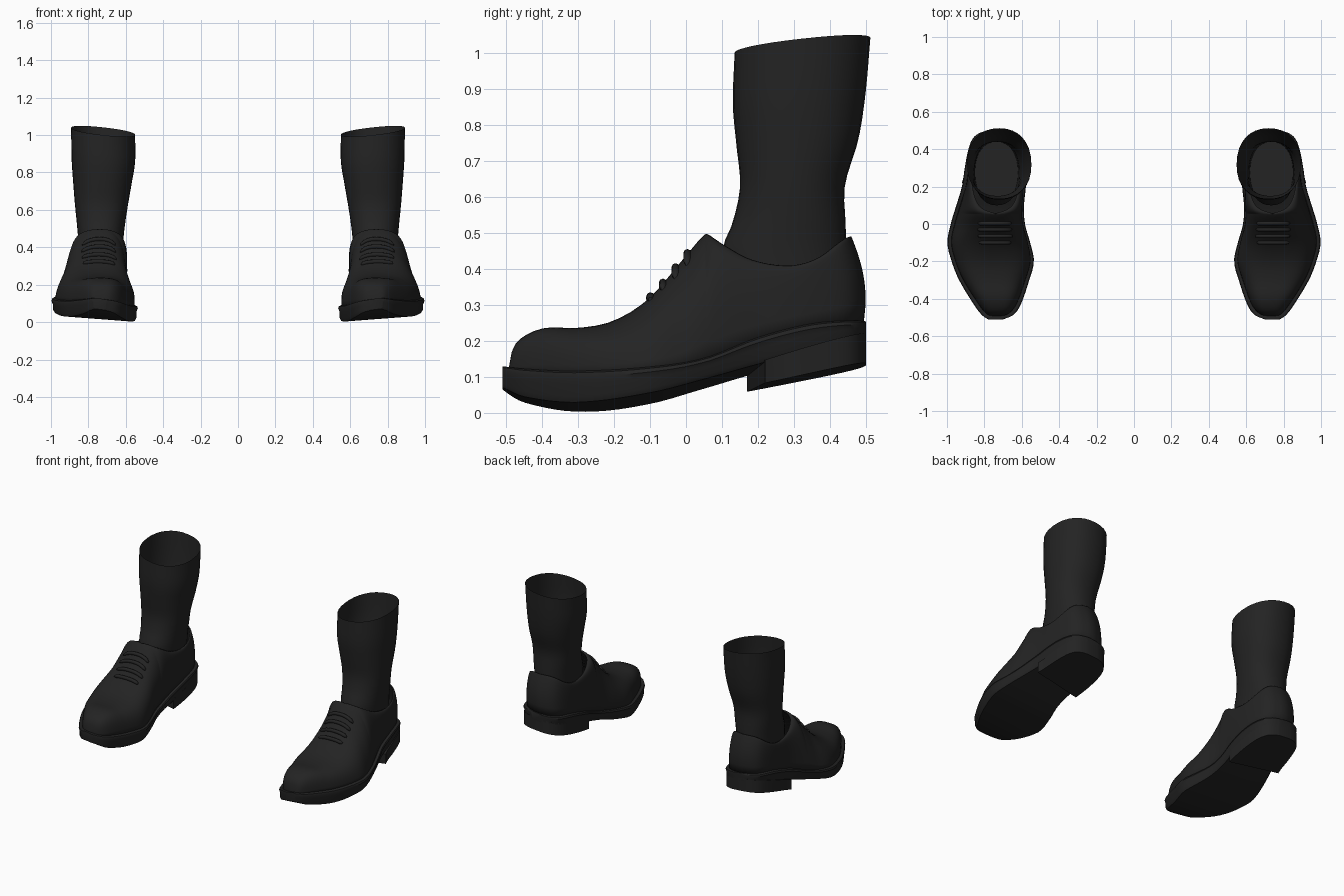
import bpy
import bmesh
import math

default_cube = bpy.data.objects.get("Cube")
if default_cube:
    bpy.data.objects.remove(default_cube, do_unlink=True)


def make_material(name, color):
    mat = bpy.data.materials.new(name)
    mat.use_nodes = True
    mat.diffuse_color = color
    mat.node_tree.nodes["Principled BSDF"].inputs["Base Color"].default_value = color
    return mat


black = make_material("soft black", (0.017, 0.017, 0.017, 1))


def sample(table, y):
    """Smooth curve through rows of (y, value, ...)."""
    y = min(max(y, table[0][0]), table[-1][0])
    i = 0
    while i < len(table) - 2 and y > table[i + 1][0]:
        i += 1
    a, b = table[i], table[i + 1]
    before, after = table[max(i - 1, 0)], table[min(i + 2, len(table) - 1)]
    gap = b[0] - a[0]
    t = (y - a[0]) / gap
    result = []
    for k in range(1, len(a)):
        ma = (b[k] - before[k]) / (b[0] - before[0]) * gap
        mb = (after[k] - a[k]) / (after[0] - a[0]) * gap
        s = b[k] - a[k]
        result.append(a[k] + t * (ma + t * (3 * s - 2 * ma - mb + t * (ma + mb - 2 * s))))
    return result


def stations(start, end, count):
    """Values packed towards both ends."""
    mid, half = (start + end) / 2, (end - start) / 2
    return [mid - half * math.cos(math.pi * k / count) for k in range(count + 1)]


def loft(name, sections, side, closed=True, caps=True, angle=40):
    bm = bmesh.new()
    rows = [[bm.verts.new((p[0] * side, p[1], p[2])) for p in s] for s in sections]
    n = len(rows[0])
    for a, b in zip(rows, rows[1:]):
        for j in range(n if closed else n - 1):
            k = (j + 1) % n
            bm.faces.new((a[j], a[k], b[k], b[j]))
    if caps:
        bm.faces.new(rows[-1])
        if caps != "end":
            bm.faces.new(rows[0])
    bmesh.ops.remove_doubles(bm, verts=bm.verts, dist=0.0004)
    bmesh.ops.recalc_face_normals(bm, faces=bm.faces)
    mesh = bpy.data.meshes.new(name)
    bm.to_mesh(mesh)
    bm.free()
    mesh.materials.append(black)
    obj = bpy.data.objects.new(name, mesh)
    bpy.context.collection.objects.link(obj)
    bpy.ops.object.select_all(action="DESELECT")
    bpy.context.view_layer.objects.active = obj
    obj.select_set(True)
    bpy.ops.object.shade_smooth_by_angle(angle=math.radians(angle))
    return obj


# Sole outline: y, inner x, outer x
OUTLINE = [(-.51, .70, .78), (-.49, .65, .81), (-.44, .61, .85), (-.3, .56, .935),
           (-.2, .535, .975), (-.1, .555, .998), (0, .583, .98), (.1, .588, .95),
           (.2, .578, .92), (.3, .575, .905), (.4, .585, .885), (.46, .61, .86),
           (.49, .65, .82), (.5, .69, .78)]
# Sole heights: y, bottom z, top z
SOLE = [(-.51, .07, .125), (-.45, .04, .113), (-.3, .018, .1), (-.1, .04, .108),
        (.05, .08, .135), (.2, .125, .195), (.35, .165, .235), (.5, .2, .25)]
# Upper: y, ridge or collar z, opening half width
UPPER = [(-.488, .125, 0), (-.478, .175, 0), (-.45, .208, 0), (-.39, .232, 0),
         (-.3, .232, 0), (-.2, .252, 0), (-.1, .315, 0), (0, .43, 0), (.055, .492, 0),
         (.07, .485, .05), (.1, .465, .09), (.18, .422, .12), (.29, .405, .128),
         (.38, .43, .118), (.45, .47, .085), (.478, .485, .045), (.488, .487, 0)]
# Sock: z, front y, back y, inner x, outer x
SOCK = [(.3, .11, .44, .62, .85), (.45, .1, .445, .612, .855), (.53, .13, .443, .603, .862),
        (.63, .15, .441, .588, .872), (.75, .14, .478, .568, .882), (.87, .13, .498, .55, .89),
        (1.02, .135, .512, .55, .892)]


def tilt(x):
    """The foot leans slightly, with its outer edge raised."""
    return .07 * (x - .77)


def upper_point(y, edge, u, lift=0):
    """Point on the upper; edge is -1 inner or 1 outer, u runs from sole to top."""
    inner, outer = sample(OUTLINE, y * 1.03)
    height, opening = sample(UPPER, y)
    opening = max(opening, 0) if y > .055 else 0
    base = sample(SOLE, y)[1] - .012
    half = max((outer - inner) / 2 - .022, 0)
    if abs(y) > .4878:
        half = 0
    opening = min(opening, half)
    power = .62 + .25 * max(0, 1 - abs(y + .02) / .25)
    a = u * math.pi / 2
    c, s = max(math.cos(a), 0) ** power, math.sin(a) ** power
    mid = (inner + outer) / 2
    mid += (.74 - mid) * s * min(1, max(0, (y + .35) * 3))
    x = mid + edge * (opening + (half - opening) * c)
    z = base + (height - base) * s
    back = max(0, (y - .35) / .138)
    y += back * (.012 * math.sin(math.pi * s) - .032 * s * s)
    return (x, y, z + tilt(x) * (1 - s) + lift)


def build_shoe(label, side):
    # Sole with a rounded welt
    sections = []
    for y in stations(-.51, .5, 44):
        xi, xo = sample(OUTLINE, y)
        low, top = sample(SOLE, y)
        loop = []
        for x, inward in ((xo, -1), (xi, 1)):
            edge = [(.02, 1.06), (.004, 1), (0, .85), (.007, .62), (.007, .2), (.016, 0)]
            pts = [(x + inward * d, y, low + (top - low) * f + tilt(x)) for d, f in edge]
            loop += pts if inward < 0 else pts[::-1]
        sections.append(loop)
    loft(label + "_sole", sections, side)

    # Heel block with a slanted front face
    sections = []
    for y in stations(.17, .5, 20):
        xi, xo = sample(OUTLINE, y)
        t = (y - .17) / .33
        low = .072 + .065 * t
        top = sample(SOLE, y)[0] + .02
        skew = y + .05 * (1 - t)
        sections.append([(xo - .007, skew, top + tilt(xo)), (xo - .007, skew, low + tilt(xo)),
                         (xi + .007, y, low + tilt(xi)), (xi + .007, y, top + tilt(xi))])
    loft(label + "_heel", sections, side)

    # Upper: two walls that meet along the vamp and part at the collar
    steps = 14
    ys = stations(-.488, .055, 26) + stations(.055, .488, 30)[1:]
    for edge, word in ((1, "outer"), (-1, "inner")):
        rows = [[upper_point(y, edge, j / steps) for j in range(steps + 1)] for y in ys]
        wall = loft(f"{label}_upper_{word}", rows, side, closed=False, caps=False, angle=60)
        wall["part"] = word
    join_walls(label)

    # Laces across the vamp
    for i, y in enumerate((-.095, -.06, -.025, .008)):
        path = [upper_point(y, -1, .5 + .05 * k, .004) for k in range(11)]
        path += [upper_point(y, 1, 1 - .05 * k, .004) for k in range(1, 11)]
        path = [p for p in path if .645 < p[0] < .84]
        rings = []
        for k, p in enumerate(path):
            r = .0115 if 0 < k < len(path) - 1 else .006
            rings.append([(p[0], p[1] - .004 + r * math.cos(a), p[2] + r * math.sin(a))
                          for a in (math.tau * m / 8 for m in range(8))])
        loft(f"{label}_lace_{i + 1}", rings, side, angle=60)

    # Sock: open at its sloping top, closed inside the shoe
    rings = []
    for k in range(21):
        z = 1.02 - .72 * k / 20
        front, back, xi, xo = sample(SOCK, z)
        slope = max(0, (z - .6) / .42)
        ring = []
        for m in range(32):
            a = math.tau * m / 32
            c, s = math.cos(a), math.sin(a)
            x = (xi + xo) / 2 + (xo - xi) / 2 * math.copysign(abs(c) ** .9, c)
            y = (front + back) / 2 + (back - front) / 2 * math.copysign(abs(s) ** .9, s)
            ring.append((x, y, z + slope * (.11 * (y - .32) + .11 * (x - .72))))
        rings.append(ring)
    loft(label + "_sock", rings, side, caps="end", angle=50)


def join_walls(label):
    """Weld both walls into one thin shell."""
    outer = bpy.data.objects[label + "_upper_outer"]
    inner = bpy.data.objects[label + "_upper_inner"]
    bm = bmesh.new()
    bm.from_mesh(outer.data)
    bm.from_mesh(inner.data)
    bmesh.ops.remove_doubles(bm, verts=bm.verts, dist=0.0005)
    bmesh.ops.recalc_face_normals(bm, faces=bm.faces)
    bm.to_mesh(outer.data)
    bm.free()
    bpy.data.objects.remove(inner, do_unlink=True)
    outer.name = label + "_upper"
    shell = outer.modifiers.new("thickness", "SOLIDIFY")
    shell.thickness = .008
    shell.offset = 0


for label, side in (("left", 1), ("right", -1)):
    build_shoe(label, side)
